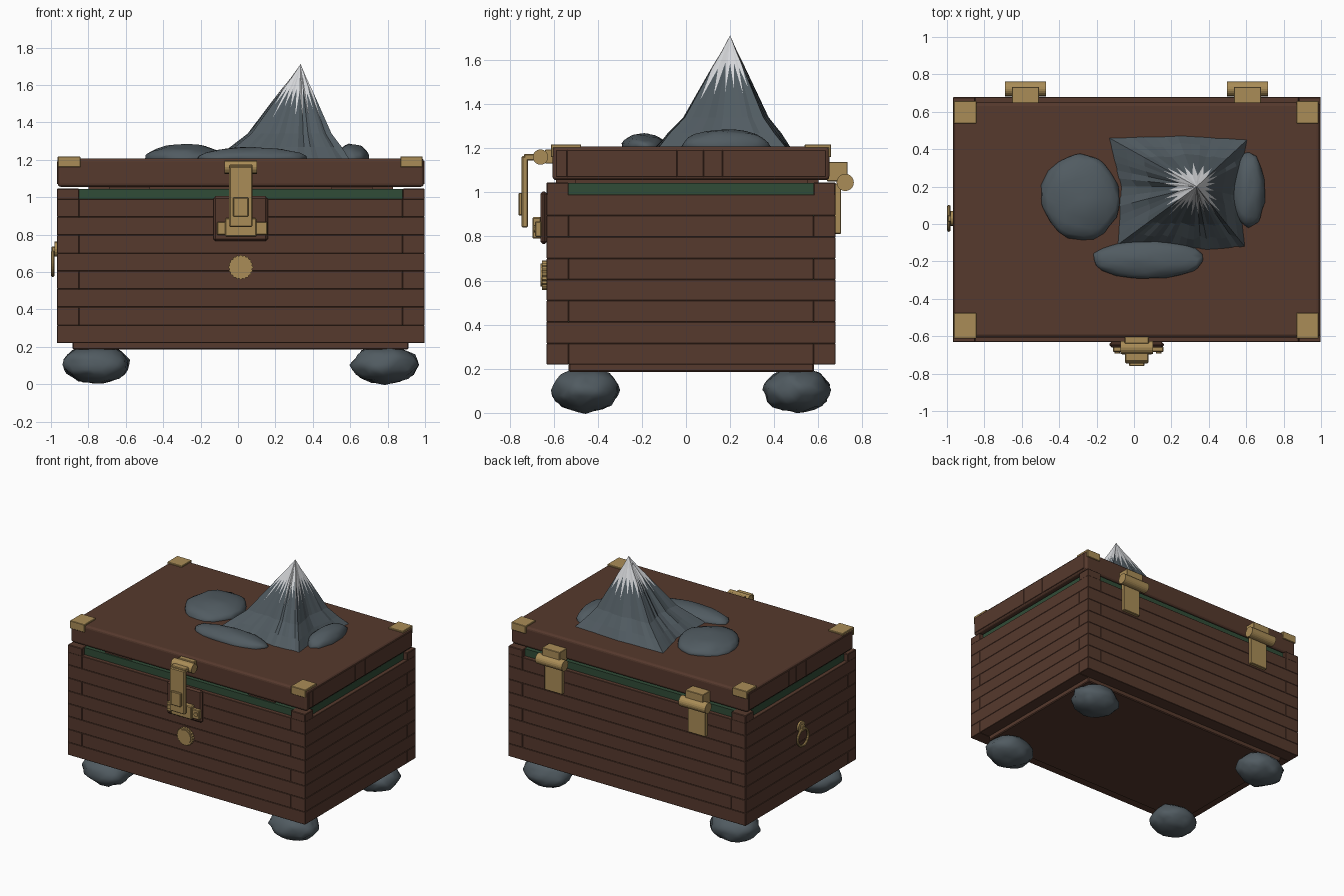
import bpy, bmesh, math, random
from mathutils import Matrix, Vector, noise

if "Cube" in bpy.data.objects:
    bpy.data.objects.remove(bpy.data.objects["Cube"])

random.seed(4)


def material(name, color):
    m = bpy.data.materials.new(name)
    m.diffuse_color = (*color, 1)
    m.use_nodes = True
    m.node_tree.nodes["Principled BSDF"].inputs["Base Color"].default_value = m.diffuse_color
    return m


WOOD = material("brown wood", (0.093, 0.041, 0.026))
BRASS = material("aged brass", (0.40, 0.265, 0.095))
STONE = material("slate stone", (0.082, 0.105, 0.12))
GREEN = material("green lining", (0.03, 0.072, 0.038))
SNOW = material("snow", (0.66, 0.67, 0.69))


def finish(name, bm, mats, smooth=False):
    bmesh.ops.recalc_face_normals(bm, faces=bm.faces)
    me = bpy.data.meshes.new(name)
    bm.to_mesh(me)
    bm.free()
    for m in mats:
        me.materials.append(m)
    if smooth:
        me.polygons.foreach_set("use_smooth", [True] * len(me.polygons))
    ob = bpy.data.objects.new(name, me)
    bpy.context.collection.objects.link(ob)
    return ob


def box(name, x, y, z, mat, bevel=0.0, segments=1):
    """Box from (min, max) ranges on each axis."""
    bm = bmesh.new()
    bmesh.ops.create_cube(bm, size=1)
    for v in bm.verts:
        v.co = [r[0] + (c + 0.5) * (r[1] - r[0]) for c, r in zip(v.co, (x, y, z))]
    if bevel:
        bmesh.ops.bevel(bm, geom=bm.edges[:], offset=bevel, segments=segments,
                        profile=0.5, affect='EDGES')
    return finish(name, bm, [mat])


def rod(name, center, radius, length, axis, mat, sides=20, scallop=0.0):
    bm = bmesh.new()
    bmesh.ops.create_cone(bm, cap_ends=True, segments=sides, radius1=radius,
                          radius2=radius, depth=length)
    for v in bm.verts:
        k = 1 - scallop * (round(math.atan2(v.co.y, v.co.x) / math.tau * sides) % 2)
        v.co.x *= k
        v.co.y *= k
    rot = Matrix.Rotation(math.pi / 2, 4, 'Y' if axis == 'x' else 'X')
    bm.transform(Matrix.Translation(center) @ rot)
    return finish(name, bm, [mat])


def rock(name, center, size, rough, seed, subdivisions=3):
    bm = bmesh.new()
    bmesh.ops.create_icosphere(bm, subdivisions=subdivisions, radius=1)
    for v in bm.verts:
        n = noise.noise(v.co * 2.2 + Vector((seed * 7.3, seed, 0)))
        p = v.co * (1 + rough * n)
        v.co = [c + s * q for c, s, q in zip(center, size, p)]
    return finish(name, bm, [STONE], smooth=True)


CX, CY = 0.015, 0.025
X0, X1, Y0, Y1 = -0.968, 0.998, -0.632, 0.678   # outer chest walls
PX, PY = 0.118, 0.1                             # corner joint widths

# finger-jointed plank walls
levels = [0.22, 0.315, 0.413, 0.51, 0.605, 0.70, 0.797, 0.895, 0.99]
for i, z in enumerate(zip(levels, levels[1:])):
    long_front = i % 2 == 0
    ix, iy = (0, PY) if long_front else (PX, 0)
    for label, y in (("front", (Y0, Y0 + PY)), ("back", (Y1 - PY, Y1))):
        box(f"{label}_plank", (X0 + ix, X1 - ix), y, z, WOOD, 0.0025)
    for label, x in (("left", (X0, X0 + PX)), ("right", (X1 - PX, X1))):
        box(f"{label}_plank", x, (Y0 + iy, Y1 - iy), z, WOOD, 0.0025)

# raised corner posts at the rim
for x in ((X0, X0 + PX), (X1 - PX, X1)):
    for y in ((Y0, Y0 + PY), (Y1 - PY, Y1)):
        box("corner_post", x, y, (0.985, 1.045), WOOD, 0.004)

# lining, base board and lid spacers
box("green_lining", (X0 + 0.03, X1 - 0.03), (Y0 + 0.03, Y1 - 0.03), (0.24, 1.043), GREEN)
box("base_board", (-0.885, 0.912), (-0.532, 0.58), (0.186, 0.24), WOOD, 0.006)
box("lid_core", (-0.8, 0.83), (-0.5, 0.55), (1.03, 1.08), WOOD)
for x in ((-0.69, -0.47), (0.5, 0.72)):
    box("lid_spacer", x, (-0.59, 0.6), (1.04, 1.065), WOOD)

# lid with joined boards along its short ends
box("lid", (X0 + 0.004, X1 - 0.004), (-0.606, 0.65), (1.055, 1.208), WOOD, 0.018, 3)
seams = [-0.59, -0.54, -0.04, 0.08, 0.165, 0.634]
for y in zip(seams, seams[1:]):
    for x in ((X0, X0 + 0.02), (X1 - 0.02, X1)):
        box("lid_end_board", x, y, (1.07, 1.192), WOOD, 0.002)

# brass lid corners: a top plate and a folded face plate
for x in ((-0.964, -0.843), (0.868, 0.987)):
    for y, face in (((-0.611, -0.476), (-0.613, -0.6)), ((0.538, 0.657), (0.645, 0.658))):
        box("lid_corner_top", x, y, (1.2, 1.218), BRASS, 0.003)
        box("lid_corner_face", x, face, (1.16, 1.218), BRASS, 0.003)

# front latch
box("latch_board", (-0.132, 0.16), (-0.66, -0.63), (0.765, 1.005), WOOD, 0.012)
box("latch_catch", (-0.112, 0.157), (-0.684, -0.655), (0.798, 0.868), BRASS, 0.004)
box("latch_catch_center", (-0.07, 0.1), (-0.697, -0.655), (0.79, 0.888), BRASS, 0.006)
for x in (-0.09, 0.133):
    rod("catch_rivet", (x, -0.684, 0.835), 0.016, 0.016, 'y', BRASS, 10)
rod("latch_barrel", (CX, -0.66, 1.16), 0.035, 0.172, 'x', BRASS, 16)
box("latch_mount", (-0.05, 0.08), (-0.64, -0.6), (1.13, 1.195), BRASS, 0.004)
box("latch_arm", (-0.047, 0.077), (-0.735, -0.66), (1.145, 1.175), BRASS, 0.005)
box("latch_strap", (-0.047, 0.077), (-0.745, -0.716), (0.84, 1.165), BRASS, 0.006)
box("latch_grip", (-0.026, 0.056), (-0.76, -0.74), (0.896, 0.998), BRASS, 0.004)

# round lock boss with scalloped rim
rod("lock_rim", (CX, -0.641, 0.625), 0.067, 0.022, 'y', BRASS, 40, 0.1)
rod("lock_face", (CX, -0.646, 0.625), 0.053, 0.026, 'y', BRASS, 28)

# rear hinges
for x in (-0.58, 0.607):
    rod("hinge_barrel", (x, 0.722, 1.045), 0.039, 0.22, 'x', BRASS, 20)
    box("hinge_upper_leaf", (x - 0.073, x + 0.073), (0.64, 0.733), (1.05, 1.138), BRASS, 0.003)
    box("hinge_lower_leaf", (x - 0.073, x + 0.073), (0.67, 0.703), (0.812, 1.04), BRASS, 0.003)

# ring pull on the left end
rod("ring_mount", (-0.972, 0.03, 0.722), 0.04, 0.018, 'x', BRASS, 16)
box("ring_loop", (-0.998, -0.97), (0.012, 0.048), (0.69, 0.735), BRASS, 0.005)
bpy.ops.mesh.primitive_torus_add(location=(-0.99, 0.03, 0.645), rotation=(0, math.pi / 2, 0),
                                 major_radius=0.062, minor_radius=0.0099,
                                 major_segments=28, minor_segments=8)
ring = bpy.context.object
ring.name = "pull_ring"
ring.data.materials.append(BRASS)

# stone feet
for i, (x, y) in enumerate(((-0.758, -0.455), (0.786, -0.455), (-0.758, 0.503), (0.786, 0.503))):
    rock("stone_foot", (x, y, 0.104), (0.178, 0.15, 0.101), 0.14, i + 1)

# boulders on the lid
rock("left_boulder", (-0.285, 0.14, 1.205), (0.21, 0.23, 0.078), 0.1, 5)
rock("front_boulder", (0.075, -0.19, 1.205), (0.295, 0.103, 0.063), 0.1, 6)
rock("right_boulder", (0.612, 0.18, 1.205), (0.09, 0.2, 0.08), 0.1, 7)

# mountain: rings shrinking towards an offset peak, jagged snow line
PEAK, FOOT_Z = Vector((0.335, 0.2)), 1.195
outline = [(-0.15, 0.47), (0.23, 0.48), (0.615, 0.46), (0.565, 0.2), (0.6, -0.13),
           (0.4, -0.15), (0.15, -0.12), (-0.1, -0.12), (-0.085, 0.2)]
SUB = 6
base = [Vector(a).lerp(Vector(b), k / SUB)
        for a, b in zip(outline, outline[1:] + outline[:1]) for k in range(SUB)]
curve = [(0, 1), (0.14, 0.82), (0.3, 0.65), (0.6, 0.28), (1, 0)]


def height(f):
    for (a, ha), (b, hb) in zip(curve, curve[1:]):
        if f <= b:
            return ha + (hb - ha) * (f - a) / (b - a)
    return 0


bm = bmesh.new()
tip = bm.verts.new((*PEAK, 1.712))
crease = [1 + random.uniform(-0.05, 0.05) for _ in base]
rings = []
for ring_f in (0.11, None, 0.6, 0.8, 1.0):
    row = []
    for i, p in enumerate(base):
        f = ring_f or (random.uniform(0.36, 0.48) if i % 2 else random.uniform(0.19, 0.25))
        spread = f if f == 1 else f * crease[i]
        row.append(bm.verts.new((*(PEAK + (p - PEAK) * spread),
                                 FOOT_Z + (1.712 - FOOT_Z) * height(f))))
    rings.append(row)
n = len(base)
for i in range(n):
    j = (i + 1) % n
    bm.faces.new((tip, rings[0][i], rings[0][j])).material_index = 1
    for r in range(4):
        a, b = rings[r], rings[r + 1]
        bm.faces.new((a[i], a[j], b[j], b[i])).material_index = int(r == 0)
bm.faces.new(rings[-1])
finish("mountain", bm, [STONE, SNOW])
